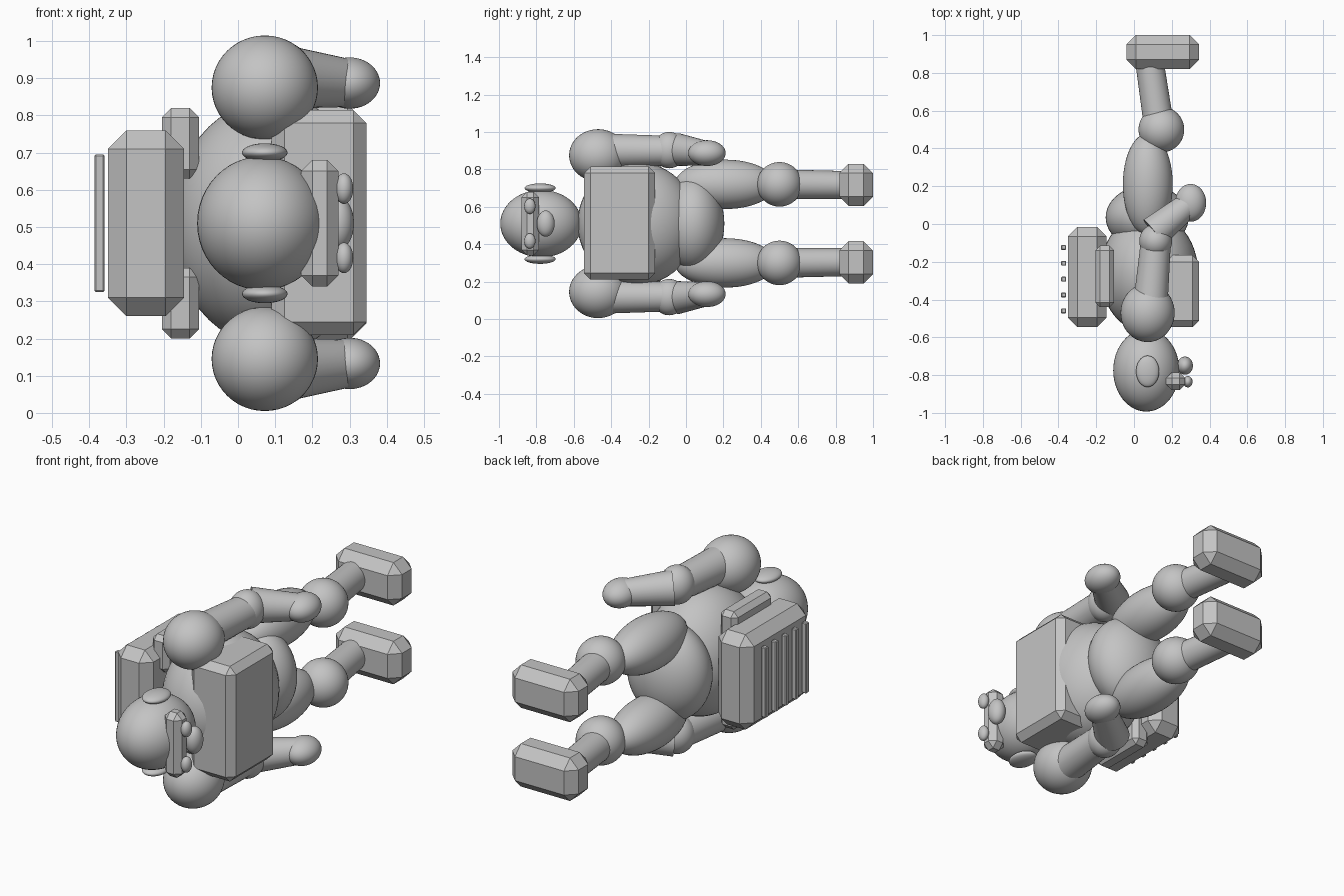
import bpy
import bmesh
from mathutils import Matrix, Vector

cube = bpy.data.objects.get("Cube")
if cube:
    bpy.data.objects.remove(cube, do_unlink=True)

GREY = (0.55, 0.55, 0.55, 1)
grey = bpy.data.materials.new("plain_grey")
grey.use_nodes = True
grey.diffuse_color = GREY
grey.node_tree.nodes["Principled BSDF"].inputs["Base Color"].default_value = GREY

MID = 0.51  # height of the mirror plane


def finish(bm, name):
    mesh = bpy.data.meshes.new(name)
    bm.to_mesh(mesh)
    bm.free()
    mesh.materials.append(grey)
    obj = bpy.data.objects.new(name, mesh)
    bpy.context.collection.objects.link(obj)
    return obj


def ball(name, centre, radii):
    bm = bmesh.new()
    bmesh.ops.create_uvsphere(bm, u_segments=48, v_segments=24, radius=1)
    for face in bm.faces:
        face.smooth = True
    bm.transform(Matrix.Translation(centre) @ Matrix.Diagonal((*radii, 1)))
    return finish(bm, name)


def box(name, low, high, chamfer):
    low, high = Vector(low), Vector(high)
    bm = bmesh.new()
    bmesh.ops.create_cube(bm, size=1)
    bm.transform(Matrix.Translation((low + high) / 2)
                 @ Matrix.Diagonal((*(high - low), 1)))
    bmesh.ops.bevel(bm, geom=bm.edges[:], offset=chamfer,
                    offset_type='OFFSET', segments=1, affect='EDGES')
    return finish(bm, name)


def limb(name, start, end, r1, r2):
    start, end = Vector(start), Vector(end)
    axis = end - start
    bm = bmesh.new()
    bmesh.ops.create_cone(bm, cap_ends=True, segments=32,
                          radius1=r1, radius2=r2, depth=axis.length)
    for face in bm.faces:
        face.smooth = len(face.verts) == 4
    turn = Vector((0, 0, 1)).rotation_difference(axis).to_matrix().to_4x4()
    bm.transform(Matrix.Translation((start + end) / 2) @ turn)
    return finish(bm, name)


# Body
ball("torso", (0.08, -0.26, MID), (0.26, 0.32, 0.328))
ball("pelvis", (0.07, 0.035, MID), (0.22, 0.17, 0.25))
box("chest_plate", (0.09, -0.545, 0.21), (0.345, -0.165, 0.815), 0.035)

# Head and face
ball("head", (0.065, -0.775, MID), (0.175, 0.218, 0.18))
box("brow_bar", (0.17, -0.88, 0.34), (0.27, -0.785, 0.68), 0.03)
ball("nose", (0.27, -0.75, MID), (0.042, 0.048, 0.07))

# Backpack with raised slats
box("backpack", (-0.35, -0.545, 0.26), (-0.145, -0.015, 0.76), 0.05)
for i in range(5):
    y = -0.46 + i * 0.084
    box(f"backpack_slat_{i + 1}", (-0.386, y - 0.013, 0.325),
        (-0.359, y + 0.013, 0.695), 0.004)

# Paired parts on both sides of the mirror plane
for side, s in (("left", 1), ("right", -1)):
    def at(x, y, d):
        return (x, y, MID + s * d)

    def pair_box(name, x, y, d, chamfer):
        z = sorted(MID + s * v for v in d)
        box(f"{side}_{name}", (x[0], y[0], z[0]), (x[1], y[1], z[1]), chamfer)

    ball(f"{side}_ear", at(0.072, -0.78, 0.19), (0.061, 0.083, 0.025))
    ball(f"{side}_eye", at(0.285, -0.835, 0.093), (0.025, 0.03, 0.041))
    pair_box("pack_bracket", (-0.205, -0.105), (-0.44, -0.115),
             (0.12, 0.31), 0.025)

    # Arm
    ball(f"{side}_shoulder", at(0.072, -0.47, 0.365), (0.143, 0.155, 0.14))
    limb(f"{side}_upper_arm", at(0.085, -0.45, 0.39), at(0.115, -0.1, 0.39),
         0.092, 0.08)
    ball(f"{side}_elbow", at(0.115, -0.09, 0.393), (0.087, 0.09, 0.097))
    limb(f"{side}_forearm", at(0.105, -0.045, 0.395), at(0.285, 0.1, 0.378),
         0.088, 0.066)
    ball(f"{side}_hand", at(0.3, 0.112, 0.377), (0.082, 0.1, 0.069))

    # Leg
    ball(f"{side}_thigh", at(0.073, 0.21, 0.21), (0.132, 0.27, 0.132))
    ball(f"{side}_knee", at(0.145, 0.5, 0.21), (0.121, 0.121, 0.119))
    limb(f"{side}_shin", at(0.135, 0.5, 0.21), at(0.082, 0.86, 0.206),
         0.08, 0.075)
    pair_box("foot", (-0.04, 0.345), (0.82, 1.0), (0.094, 0.32), 0.05)
